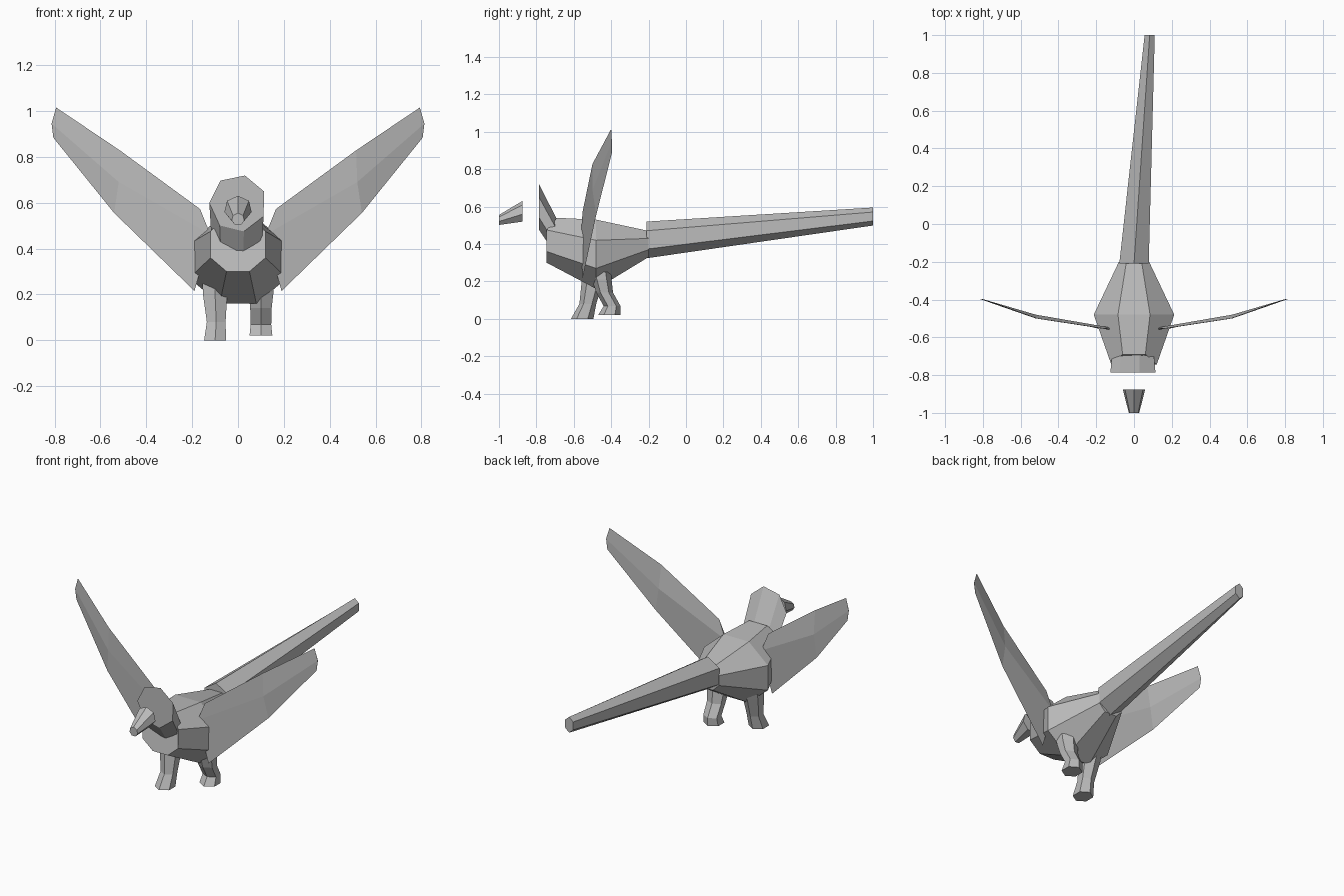
import bpy
import bmesh
from math import cos, sin, radians, tau

cube = bpy.data.objects.get("Cube")
if cube:
    bpy.data.objects.remove(cube, do_unlink=True)

GREY = (0.5, 0.5, 0.5, 1)
grey = bpy.data.materials.new("plain_grey")
grey.use_nodes = True
grey.diffuse_color = GREY
grey.node_tree.nodes["Principled BSDF"].inputs["Base Color"].default_value = GREY


def loft(name, rings):
    """Skin equal-sized rings of points and cap both ends."""
    bm = bmesh.new()
    loops = [[bm.verts.new(p) for p in ring] for ring in rings]
    n = len(loops[0])
    for a, b in zip(loops, loops[1:]):
        for i in range(n):
            j = (i + 1) % n
            bm.faces.new((a[i], a[j], b[j], b[i]))
    bm.faces.new(loops[0][::-1])
    bm.faces.new(loops[-1])
    bmesh.ops.recalc_face_normals(bm, faces=bm.faces)
    mesh = bpy.data.meshes.new(name)
    bm.to_mesh(mesh)
    bm.free()
    mesh.materials.append(grey)
    obj = bpy.data.objects.new(name, mesh)
    bpy.context.collection.objects.link(obj)
    return obj


def upright_ring(sides, x, y, z, rx, rz, start=90, lean=0):
    """Polygon facing along y; lean pushes its top backwards."""
    angles = [radians(start) + tau * i / sides for i in range(sides)]
    return [(x + rx * cos(a), y + lean * sin(a), z + rz * sin(a)) for a in angles]


def level_ring(x, y, z, rx, ry):
    """Hexagon lying flat, with points to the front and back."""
    angles = [radians(90) + tau * i / 6 for i in range(6)]
    return [(x + rx * 1.15 * cos(a), y + ry * sin(a), z) for a in angles]


def body_ring(half):
    """Mirror half a section, listed from top to bottom as x, y, z."""
    return half + [(-x, y, z) for x, y, z in reversed(half)]


# Body: eight-sided barrel, chest to rump
loft("body", [
    body_ring([(0.06, -0.69, 0.54), (0.12, -0.745, 0.475),
               (0.12, -0.745, 0.36), (0.05, -0.745, 0.3)]),
    body_ring([(0.085, -0.48, 0.53), (0.213, -0.48, 0.42),
               (0.213, -0.48, 0.27), (0.08, -0.48, 0.16)]),
    body_ring([(0.04, -0.2, 0.47), (0.08, -0.2, 0.43),
               (0.08, -0.2, 0.37), (0.04, -0.2, 0.33)]),
])

# Head: seven-sided block sinking back into the chest
loft("head", [
    upright_ring(7, 0, -0.785, 0.597, 0.125, 0.125, 76),
    upright_ring(7, 0, -0.685, 0.425, 0.115, 0.1, 76),
])

# Beak: tapered, in front of the head
loft("beak", [
    upright_ring(7, 0, -0.875, 0.572, 0.061, 0.058),
    upright_ring(7, 0, -1.0, 0.527, 0.028, 0.028),
])

# Tail: long six-sided taper swinging to the left
loft("tail", [
    upright_ring(6, 0, -0.21, 0.422, 0.09, 0.098),
    upright_ring(6, 0.083, 1.0, 0.547, 0.031, 0.048),
])

# Legs: bent six-sided tubes in mid stride
loft("left_leg", [
    level_ring(0.1, -0.46, 0.25, 0.055, 0.06),
    level_ring(0.1, -0.45, 0.21, 0.055, 0.052),
    level_ring(0.1, -0.435, 0.14, 0.047, 0.045),
    level_ring(0.1, -0.395, 0.068, 0.045, 0.045),
    level_ring(0.1, -0.41, 0.02, 0.05, 0.06),
])
loft("right_leg", [
    level_ring(-0.1, -0.49, 0.25, 0.055, 0.065),
    level_ring(-0.1, -0.5, 0.2, 0.053, 0.058),
    level_ring(-0.095, -0.525, 0.08, 0.041, 0.045),
    level_ring(-0.1, -0.555, 0.0, 0.048, 0.06),
])


def wing_section(side, top, middle, low, thickness):
    """Thin diamond section of a raised wing."""
    points = [top, middle, low, middle]
    shifts = [0, -thickness, 0, thickness]
    return [(side * x, y + d, z) for (x, y, z), d in zip(points, shifts)]


# Wings: thin raised blades sweeping back to the tips
for name, side in (("left_wing", 1), ("right_wing", -1)):
    loft(name, [
        wing_section(side, (0.165, -0.553, 0.572), (0.12, -0.555, 0.46),
                     (0.19, -0.553, 0.215), 0.006),
        wing_section(side, (0.515, -0.5, 0.828), (0.52, -0.49, 0.69),
                     (0.54, -0.48, 0.555), 0.01),
        wing_section(side, (0.793, -0.4, 1.015), (0.813, -0.397, 0.945),
                     (0.805, -0.397, 0.883), 0.001),
    ])
